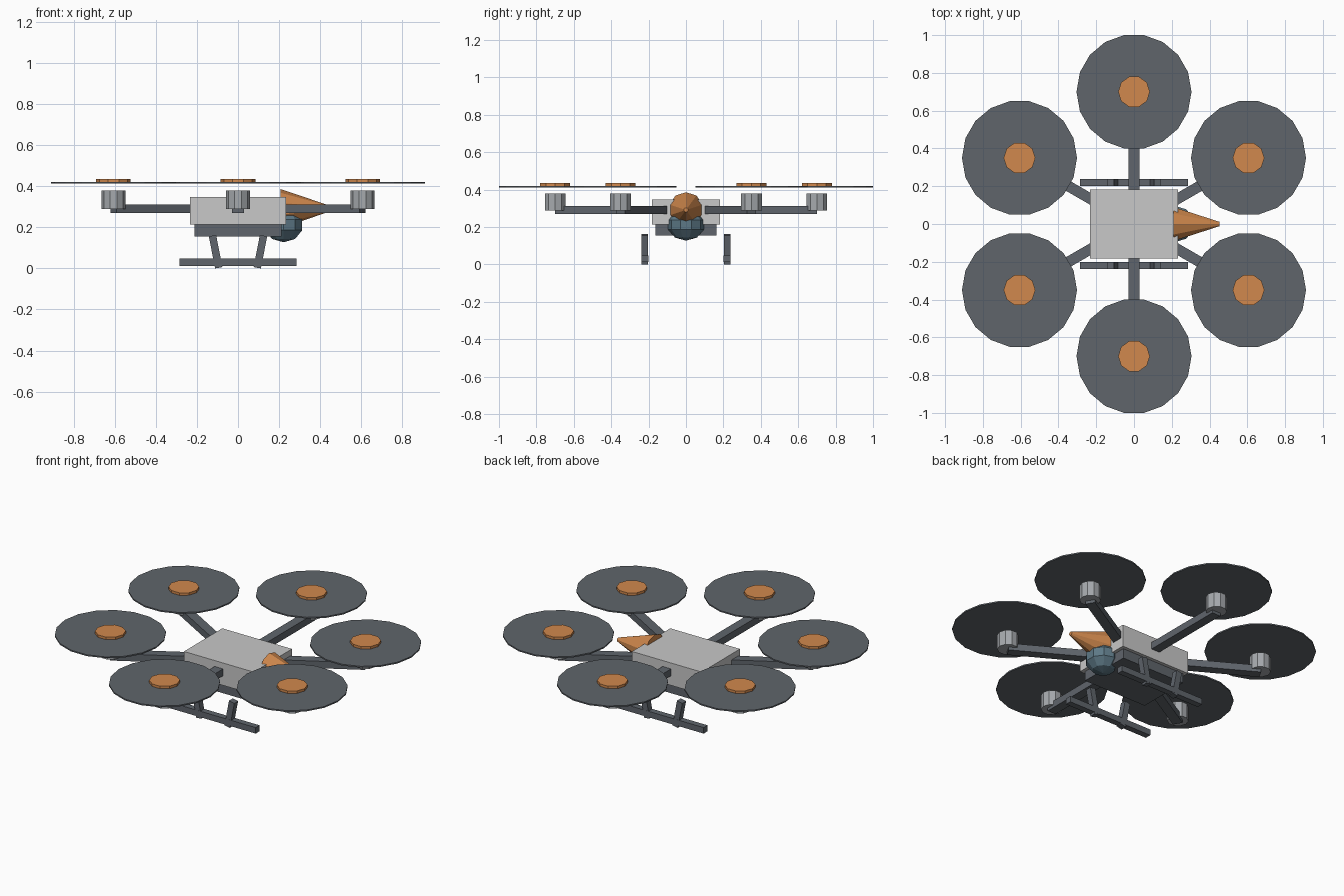
import bpy
import bmesh
from math import radians, cos, sin, pi
from mathutils import Matrix, Vector

cube = bpy.data.objects.get("Cube")
if cube:
    bpy.data.objects.remove(cube, do_unlink=True)


def material(name, r, g, b):
    m = bpy.data.materials.new(name)
    m.use_nodes = True
    m.diffuse_color = (r, g, b, 1)
    m.node_tree.nodes["Principled BSDF"].inputs["Base Color"].default_value = (r, g, b, 1)
    return m


SHELL = material("light grey shell", 0.58, 0.58, 0.58)
FRAME = material("dark grey frame", 0.115, 0.13, 0.15)
BLADE = material("rotor grey", 0.115, 0.13, 0.145)
METAL = material("motor metal", 0.38, 0.40, 0.42)
ORANGE = material("orange", 0.64, 0.25, 0.075)
GLASS = material("blue grey glass", 0.11, 0.19, 0.24)


def finish(bm, name, mat, matrix):
    bmesh.ops.transform(bm, matrix=matrix, verts=bm.verts)
    bmesh.ops.recalc_face_normals(bm, faces=bm.faces)
    mesh = bpy.data.meshes.new(name)
    bm.to_mesh(mesh)
    bm.free()
    mesh.materials.append(mat)
    obj = bpy.data.objects.new(name, mesh)
    bpy.context.collection.objects.link(obj)
    return obj


def box(name, mat, centre, size, turn=Matrix()):
    """Box of the given size, turned about its own centre."""
    bm = bmesh.new()
    bmesh.ops.create_cube(bm, size=1)
    scale = Matrix.Diagonal((*size, 1))
    return finish(bm, name, mat, Matrix.Translation(centre) @ turn @ scale)


def tube(name, mat, base, height, r1, r2, sides, turn=Matrix()):
    """Capped cylinder or cone rising from base, with a corner on local x."""
    bm = bmesh.new()
    rings = []
    for r, z in ((r1, 0), (r2, height)):
        rings.append([bm.verts.new((r * cos(2 * pi * i / sides), r * sin(2 * pi * i / sides), z))
                      for i in range(sides)])
        bm.faces.new(rings[-1])
    low, high = rings
    for i in range(sides):
        j = (i + 1) % sides
        bm.faces.new((low[i], low[j], high[j], high[i]))
    return finish(bm, name, mat, Matrix.Translation(base) @ turn)


# Body and battery tray
box("body", SHELL, (0, 0, 0.28), (0.465, 0.365, 0.135))
box("battery_tray", FRAME, (0, 0, 0.184), (0.425, 0.325, 0.06))

# Nose cone pointing along +x, and the camera ball below it
tube("nose_cone", ORANGE, (0.208, 0, 0.291), 0.245, 0.095, 0.012, 10,
     Matrix.Rotation(radians(90), 4, 'Y'))
ball = bmesh.new()
bmesh.ops.create_uvsphere(ball, u_segments=10, v_segments=5, radius=0.1)
finish(ball, "camera_ball", GLASS,
       Matrix.Translation((0.222, 0, 0.212)) @ Matrix.Diagonal((1, 1, 0.85, 1)))

# Six arms, each with motor, rotor disc and hub cap
REACH = 0.7
for k in range(6):
    angle = radians(30 + 60 * k)
    out = Vector((cos(angle), sin(angle), 0))
    tip = out * REACH
    up = Vector((0, 0, 1))
    box(f"arm_{k}", FRAME, out * 0.41 + up * 0.291, (0.58, 0.056, 0.042),
        Matrix.Rotation(angle, 4, 'Z'))
    tube(f"motor_{k}", METAL, tip + up * 0.288, 0.09, 0.058, 0.058, 10)
    tube(f"rotor_disc_{k}", BLADE, tip + up * 0.412, 0.008, 0.3045, 0.3045, 18)
    tube(f"hub_cap_{k}", ORANGE, tip + up * 0.418, 0.017, 0.084, 0.084, 10)

# Landing skids with two splayed struts each
for side, y in (("left", 0.22), ("right", -0.22)):
    box(f"skid_{side}", FRAME, (0, y, 0.03), (0.57, 0.037, 0.036))
    for end in (-1, 1):
        box(f"strut_{side}_{'front' if end > 0 else 'rear'}", FRAME,
            (end * 0.109, y, 0.081), (0.036, 0.036, 0.159),
            Matrix.Rotation(end * radians(11), 4, 'Y'))
